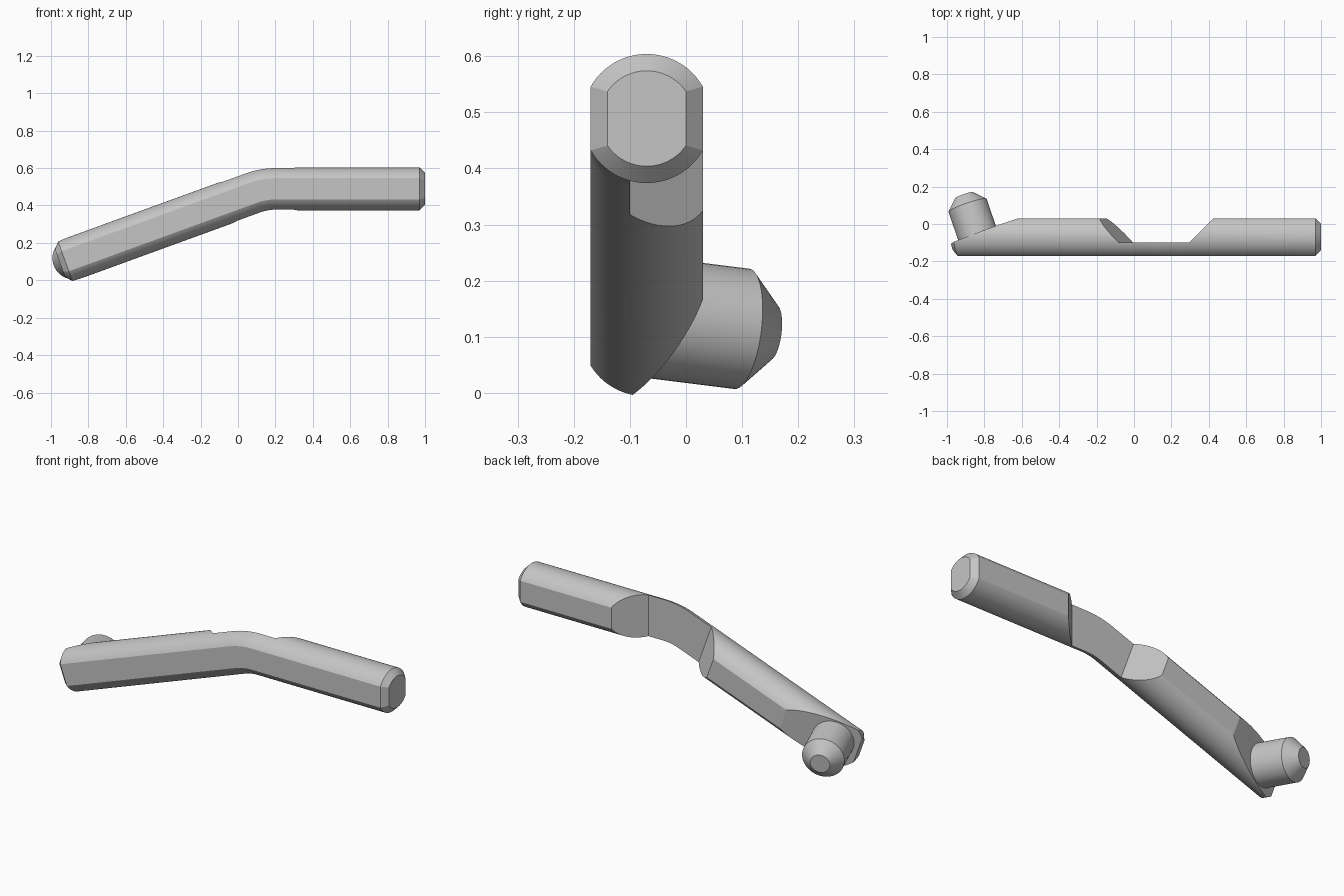
import bpy, bmesh
from math import sin, cos, tan, pi, radians, acos
from mathutils import Vector

if "Cube" in bpy.data.objects:
    bpy.data.objects.remove(bpy.data.objects["Cube"])

grey = bpy.data.materials.new("plain grey")
grey.use_nodes = True
colour = (0.56, 0.56, 0.56, 1)
grey.diffuse_color = colour
grey.node_tree.nodes["Principled BSDF"].inputs["Base Color"].default_value = colour

TILT = radians(20)
BEND_X, MID_Y, MID_Z = 0.14, -0.07, 0.489
RADIUS, HALF_WIDTH, CHAMFER = 0.115, 0.1, 0.03
S, C = sin(TILT), cos(TILT)


def arm(u, y, w):
    """Point in the sloping arm: u away from the bend, w across it."""
    return Vector((BEND_X - C * u - S * w, y, MID_Z - S * u + C * w))


def finish(bm, name):
    bmesh.ops.recalc_face_normals(bm, faces=bm.faces)
    mesh = bpy.data.meshes.new(name)
    bm.to_mesh(mesh)
    bm.free()
    mesh.materials.append(grey)
    obj = bpy.data.objects.new(name, mesh)
    bpy.context.collection.objects.link(obj)
    return obj


def loft(rings, name):
    bm = bmesh.new()
    loops = [[bm.verts.new(p) for p in ring] for ring in rings]
    n = len(loops[0])
    for a, b in zip(loops, loops[1:]):
        for i in range(n):
            j = (i + 1) % n
            bm.faces.new((a[i], a[j], b[j], b[i]))
    bm.faces.new(loops[0])
    bm.faces.new(loops[-1])
    return finish(bm, name)


def hull(points, name):
    bm = bmesh.new()
    verts = [bm.verts.new(p) for p in points]
    bmesh.ops.convex_hull(bm, input=verts)
    obj = finish(bm, name)
    obj.hide_render = True
    return obj


def activate(obj):
    bpy.ops.object.select_all(action='DESELECT')
    obj.select_set(True)
    bpy.context.view_layer.objects.active = obj


def smooth(obj):
    activate(obj)
    bpy.ops.object.shade_smooth_by_angle(angle=radians(18))


def section(x, z, tilt, inset=0, steps=24):
    """Round bar section with two flat sides."""
    r = RADIUS - inset
    start = acos((HALF_WIDTH - inset) / r)
    angles = [start + (pi - 2 * start) * i / steps for i in range(steps + 1)]
    angles += [a + pi for a in angles]
    return [Vector((x - sin(tilt) * r * sin(a), MID_Y + r * cos(a),
                    z + cos(tilt) * r * sin(a))) for a in angles]


# Bent bar with chamfered ends
ARM_END, TANGENT = 1.162, 0.065
bend_r = TANGENT / tan(TILT / 2)
rings = []
for u, inset in ((ARM_END, CHAMFER), (ARM_END - CHAMFER, 0)):
    p = arm(u, 0, 0)
    rings.append(section(p.x, p.z, TILT, inset))
for i in range(9):
    a = TILT * (1 - i / 8)
    rings.append(section(BEND_X + TANGENT - bend_r * sin(a),
                         MID_Z - bend_r * (1 - cos(a)), a))
rings.append(section(1 - CHAMFER, MID_Z, 0))
rings.append(section(1, MID_Z, 0, CHAMFER))
bar = loft(rings, "bent_bar")

# Notch in the back around the bend, and slanted seat for the pin
FLOOR, DEPTH = -0.1, 0.23
notch = []
for w in (-0.25, 0.25):
    for d in (0, DEPTH):
        notch.append(arm(0.195 + d, FLOOR + d, w))
        notch.append(Vector((0.295 + d, FLOOR + d, MID_Z + w)))
seat = [arm(1.063 + C * e + S * t, MID_Y - S * e + C * t, w)
        for e in (-0.6, 0.5) for t in (0, 0.5) for w in (-0.3, 0.3)]

for points, name in ((notch, "notch_cutter"), (seat, "seat_cutter")):
    cutter = hull(points, name)
    mod = bar.modifiers.new(name, 'BOOLEAN')
    mod.operation = 'DIFFERENCE'
    mod.solver = 'EXACT'
    mod.object = cutter
    activate(bar)
    bpy.ops.object.modifier_apply(modifier=mod.name)
    bpy.data.objects.remove(cutter)
smooth(bar)

# Pin standing square on the slanted seat, with a tapered tip
pin_rings = []
for t, r in ((-0.03, 0.108), (0.171, 0.108), (0.229, 0.05)):
    ring = []
    for i in range(48):
        a = 2 * pi * i / 48
        e = r * cos(a)
        ring.append(arm(1.0375 + S * t + C * e, -0.061 + C * t - S * e, r * sin(a)))
    pin_rings.append(ring)
smooth(loft(pin_rings, "end_pin"))
